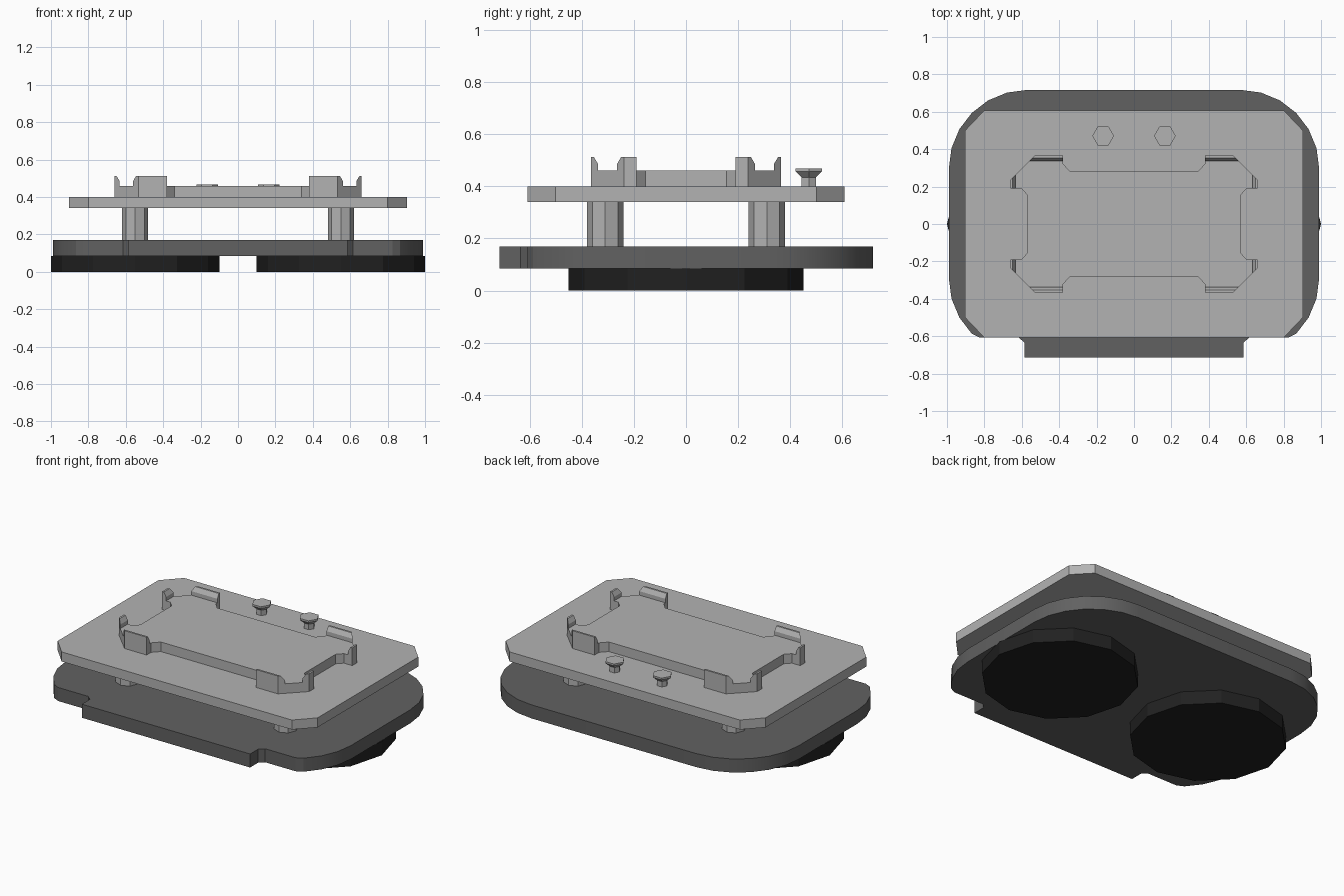
import bpy, bmesh
from math import sin, cos, radians, pi

if "Cube" in bpy.data.objects:
    bpy.data.objects.remove(bpy.data.objects["Cube"])


def material(name, v):
    m = bpy.data.materials.new(name)
    m.diffuse_color = (v, v, v, 1)
    m.use_nodes = True
    m.node_tree.nodes["Principled BSDF"].inputs["Base Color"].default_value = m.diffuse_color
    return m


METAL = material("light_grey", 0.45)
DARK = material("dark_grey", 0.12)
RUBBER = material("black_rubber", 0.015)


def finish(bm, name, mat):
    bmesh.ops.recalc_face_normals(bm, faces=bm.faces)
    me = bpy.data.meshes.new(name)
    bm.to_mesh(me)
    bm.free()
    ob = bpy.data.objects.new(name, me)
    bpy.context.collection.objects.link(ob)
    me.materials.append(mat)
    return ob


def loft(name, rings, mat):
    """Closed solid skinned through a list of equal-length rings."""
    bm = bmesh.new()
    vs = [[bm.verts.new(p) for p in ring] for ring in rings]
    n = len(vs[0])
    for a, b in zip(vs, vs[1:]):
        for i in range(n):
            j = (i + 1) % n
            bm.faces.new((a[i], a[j], b[j], b[i]))
    bm.faces.new(vs[0][::-1])
    bm.faces.new(vs[-1])
    return finish(bm, name, mat)


def plate(name, outline, z0, z1, mat):
    return loft(name, [[(x, y, z) for x, y in outline] for z in (z0, z1)], mat)


def lathe(name, x, y, sides, profile, mat):
    """Low-sided turned part from (radius, z) pairs."""
    angles = [2 * pi * i / sides for i in range(sides)]
    return loft(name, [[(x + r * cos(a), y + r * sin(a), z) for a in angles]
                       for r, z in profile], mat)


def mirror_x(half):
    return half + [(-x, y) for x, y in reversed(half)]


# base plate: rounded corners, notched tab at the front
half = [(0.585, -0.715), (0.585, -0.635), (0.615, -0.608), (0.825, -0.608)]
half += [(0.57 + 0.42 * cos(radians(a)), -0.29 + 0.42 * sin(radians(a)))
         for a in (-45, -30, -15, 0)]
half += [(0.57 + 0.42 * cos(radians(a)), 0.297 + 0.42 * sin(radians(a)))
         for a in range(0, 91, 15)]
base = plate("base_plate", mirror_x(half), 0.085, 0.17, DARK)
bpy.context.view_layer.objects.active = base
base.select_set(True)
bpy.ops.object.shade_smooth_by_angle(angle=radians(25))

# upper plate with cut corners
plate("upper_plate", mirror_x([(0.8, -0.608), (0.903, -0.5), (0.903, 0.5), (0.8, 0.608)]),
      0.34, 0.40, METAL)

# raised tray with four corner lugs
quarter = [(0.57, 0.155), (0.603, 0.19), (0.661, 0.19), (0.661, 0.237),
           (0.533, 0.365), (0.38, 0.365), (0.38, 0.322), (0.34, 0.28)]
plate("tray", mirror_x([(x, -y) for x, y in reversed(quarter)] + quarter),
      0.40, 0.46, METAL)

# clip section as (inset from outer face, z), sloped on the inside
clip = [(0, 0.46), (0, 0.512), (0.012, 0.512), (0.028, 0.485), (0.028, 0.46)]

for sx, side in ((-1, "left"), (1, "right")):
    lathe(f"{side}_foot_pad", sx * 0.55, 0, 12, [(0.45, 0), (0.45, 0.085)], RUBBER)
    lathe(f"{side}_screw", sx * 0.165, 0.471, 6,
          [(0.032, 0.40), (0.032, 0.434), (0.058, 0.457), (0.058, 0.468)], METAL)
    for sy, end in ((-1, "front"), (1, "back")):
        tag = f"{end}_{side}"
        lathe(f"{tag}_standoff", sx * 0.55, sy * 0.31, 8, [(0.07, 0.17), (0.07, 0.34)], METAL)
        # clips run from the lug end to its diagonal corner
        loft(f"{tag}_long_clip",
             [[(sx * 0.38, sy * (0.365 - d), z) for d, z in clip],
              [(sx * (0.533 + d), sy * (0.365 - d), z) for d, z in clip]], METAL)
        loft(f"{tag}_side_clip",
             [[(sx * (0.661 - d), sy * 0.19, z) for d, z in clip],
              [(sx * (0.661 - d), sy * (0.237 + d), z) for d, z in clip]], METAL)
